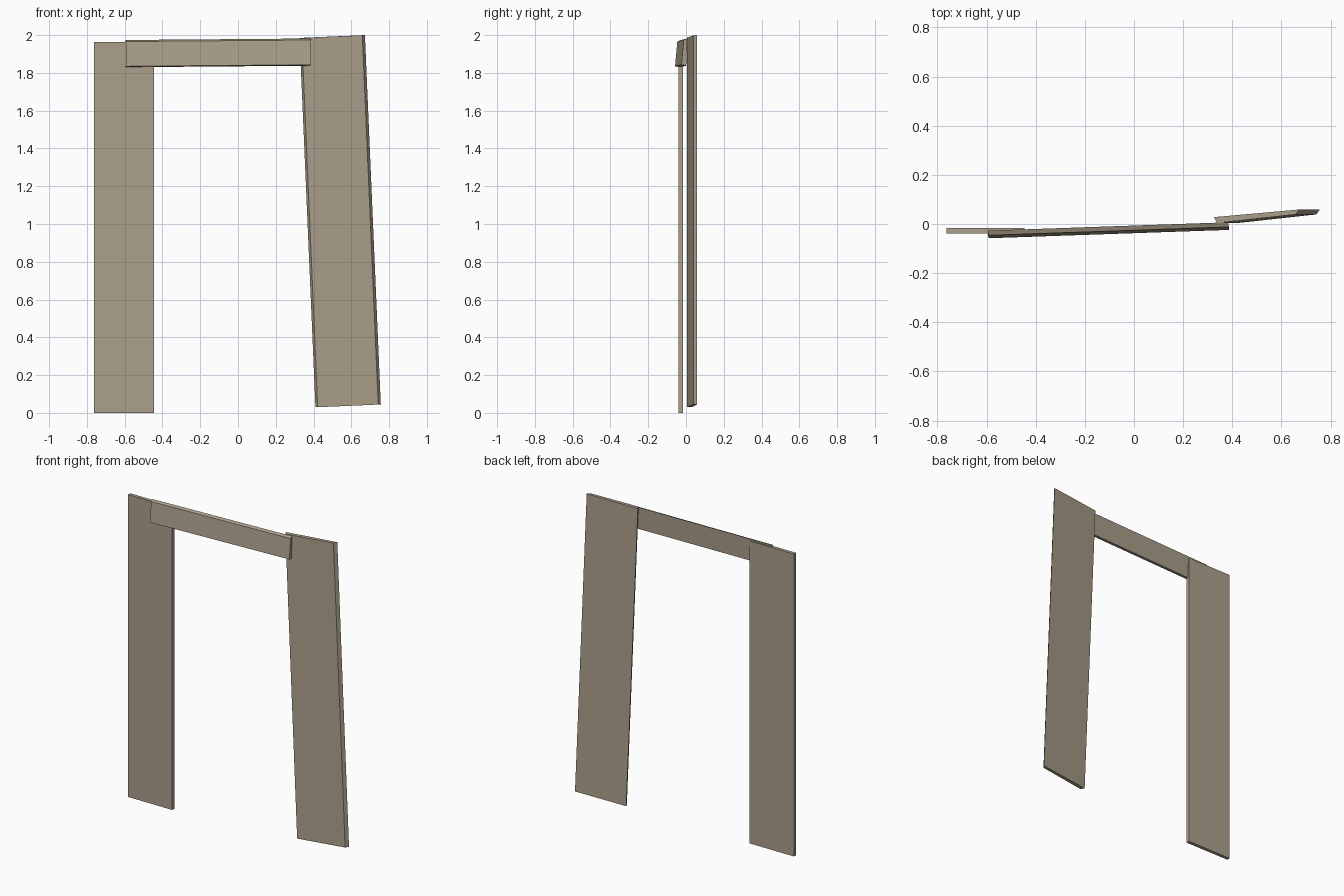
import bpy

if "Cube" in bpy.data.objects:
    bpy.data.objects.remove(bpy.data.objects["Cube"])

stone = bpy.data.materials.new("weathered_tan")
stone.diffuse_color = (0.41, 0.35, 0.26, 1)
stone.use_nodes = True
stone.node_tree.nodes["Principled BSDF"].inputs["Base Color"].default_value = stone.diffuse_color


def slab(name, start, end):
    """Join two matching four-point ends into a closed slab."""
    faces = [(3, 2, 1, 0), (4, 5, 6, 7)]
    faces += [(i, (i + 1) % 4, (i + 1) % 4 + 4, i + 4) for i in range(4)]
    mesh = bpy.data.meshes.new(name)
    mesh.from_pydata(start + end, [], faces)
    mesh.materials.append(stone)
    obj = bpy.data.objects.new(name, mesh)
    bpy.context.collection.objects.link(obj)
    return obj


def shift(points, dx, dy, dz):
    return [(x + dx, y + dy, z + dz) for x, y, z in points]


# Upright left post
foot = [(-0.763, -0.039, 0), (-0.445, -0.039, 0),
        (-0.445, -0.017, 0), (-0.763, -0.017, 0)]
slab("left_post", foot, shift(foot, 0, 0, 1.963))

# Leaning right post, slightly wider at its back
foot = [(0.422, 0.004, 0.03), (0.742, 0.039, 0.044),
        (0.756, 0.059, 0.045), (0.41, 0.028, 0.03)]
slab("right_post", foot, shift(foot, -0.084, 0, 1.955))

# Tilted crossbeam lapped over the front of both posts
end = [(-0.592, -0.058, 1.835), (-0.595, -0.033, 1.83),
       (-0.595, -0.027, 1.974), (-0.592, -0.046, 1.966)]
slab("crossbeam", shift(end, 0.978, 0.034, 0.008), end)
